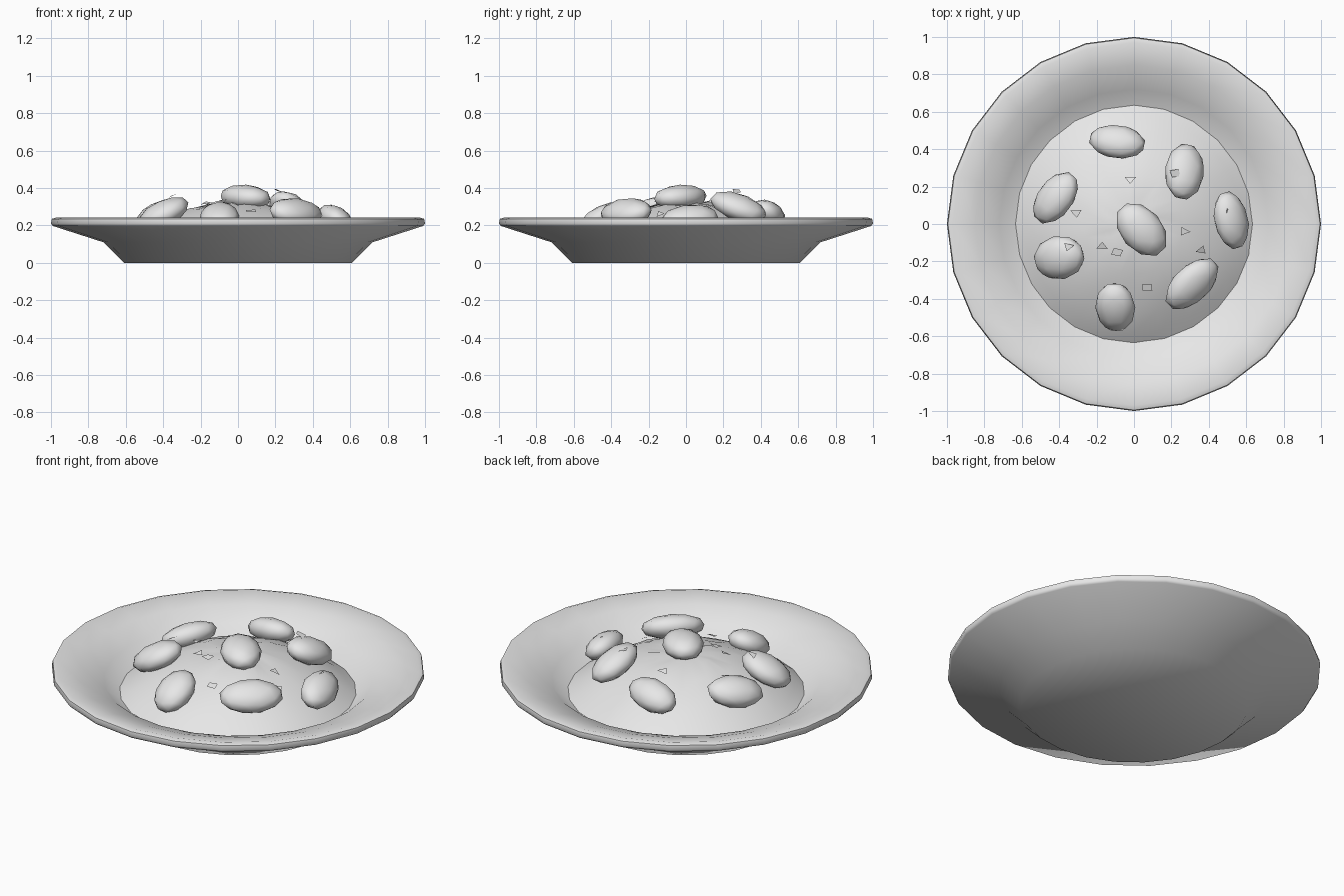
import bpy, bmesh, math, random
from mathutils import Matrix, Vector

if "Cube" in bpy.data.objects:
    bpy.data.objects.remove(bpy.data.objects["Cube"])

random.seed(4)
grey = bpy.data.materials.new("light grey")
grey.diffuse_color = (0.8, 0.8, 0.8, 1)
grey.use_nodes = True
grey.node_tree.nodes["Principled BSDF"].inputs["Base Color"].default_value = grey.diffuse_color


def finish(name, bm, angle=40):
    bmesh.ops.recalc_face_normals(bm, faces=bm.faces)
    mesh = bpy.data.meshes.new(name)
    bm.to_mesh(mesh)
    bm.free()
    ob = bpy.data.objects.new(name, mesh)
    bpy.context.collection.objects.link(ob)
    mesh.materials.append(grey)
    bpy.ops.object.select_all(action='DESELECT')
    ob.select_set(True)
    bpy.context.view_layer.objects.active = ob
    bpy.ops.object.shade_smooth_by_angle(angle=math.radians(angle))
    return ob


def lathe(bm, profile, n=24):
    """Spin (radius, height) points round z; zero radius makes a pole."""
    rings = []
    for r, z in profile:
        if r == 0:
            rings.append([bm.verts.new((0, 0, z))] * n)
        else:
            rings.append([bm.verts.new((r * math.cos(math.tau * i / n),
                                        r * math.sin(math.tau * i / n), z))
                          for i in range(n)])
    for a, b in zip(rings, rings[1:]):
        for i in range(n):
            j = (i + 1) % n
            loop = list(dict.fromkeys((a[i], a[j], b[j], b[i])))
            bm.faces.new(loop)


def mound_height(x, y):
    return 0.325 - 0.225 * (x * x + y * y) / 0.63 ** 2


def mound_normal(x, y):
    k = 0.45 / 0.63 ** 2
    return Vector((k * x, k * y, 1)).normalized()


# Wide rimmed plate
bm = bmesh.new()
lathe(bm, [(0, 0), (0.61, 0), (0.72, 0.11), (0.99, 0.197), (1.0, 0.21),
           (0.995, 0.235), (0.97, 0.243), (0.85, 0.213), (0.72, 0.165),
           (0.62, 0.085), (0, 0.07)])
finish("plate", bm, 50)

# Slightly uneven mound of food
bm = bmesh.new()
lathe(bm, [(r, mound_height(r, 0)) for r in (0.65, 0.58, 0.48, 0.38, 0.27, 0.14, 0)])
for v in bm.verts:
    if v.co.xy.length < 0.6:
        v.co.z += random.uniform(-0.008, 0.008)
finish("mound", bm, 60)

# Oval balls: x, y, z, heading in degrees, half length, half width
balls = [
    (0.04, -0.03, 0.350, -48, 0.165, 0.112),
    (-0.09, 0.44, 0.262, -10, 0.155, 0.095),
    (0.27, 0.28, 0.298, 80, 0.160, 0.108),
    (0.52, 0.02, 0.235, -75, 0.160, 0.098),
    (0.31, -0.32, 0.270, 43, 0.175, 0.105),
    (-0.10, -0.445, 0.238, 92, 0.145, 0.108),
    (-0.40, -0.18, 0.263, 14, 0.150, 0.118),
    (-0.42, 0.14, 0.258, 50, 0.160, 0.102),
]
for i, (x, y, z, deg, a, b) in enumerate(balls):
    bm = bmesh.new()
    bmesh.ops.create_icosphere(bm, subdivisions=2, radius=1)
    tilt = Vector((0, 0, 1)).rotation_difference(mound_normal(x, y)).to_matrix().to_4x4()
    bm.transform(Matrix.Translation((x, y, z)) @ tilt
                 @ Matrix.Rotation(math.radians(deg), 4, 'Z')
                 @ Matrix.Diagonal((a, b, 0.068, 1)))
    finish(f"ball_{i + 1}", bm, 60)

# Small loose flakes on the mound and on some balls: x, y, height above mound
flakes = [(-0.02, 0.24, 0.02), (-0.31, 0.06, 0.02), (-0.17, -0.12, 0.02),
          (-0.09, -0.15, 0.02), (0.27, -0.04, 0.02), (0.36, -0.14, 0.02),
          (0.07, -0.34, 0.02), (0.22, 0.27, 0.125), (-0.35, -0.12, 0.11),
          (-0.09, 0.45, 0.115), (0.51, 0.06, 0.125)]
for i, (x, y, lift) in enumerate(flakes):
    bm = bmesh.new()
    start = random.uniform(0, math.tau)
    n = random.choice((3, 4))
    bm.faces.new([bm.verts.new((0.036 * math.cos(start + math.tau * k / n),
                                0.026 * math.sin(start + math.tau * k / n),
                                random.uniform(-0.008, 0.008))) for k in range(n)])
    tilt = Vector((0, 0, 1)).rotation_difference(mound_normal(x, y)).to_matrix().to_4x4()
    bm.transform(Matrix.Translation((x, y, mound_height(x, y) + lift)) @ tilt)
    ob = finish(f"flake_{i + 1}", bm)
    if ob.data.polygons[0].normal.z < 0:
        ob.data.flip_normals()
